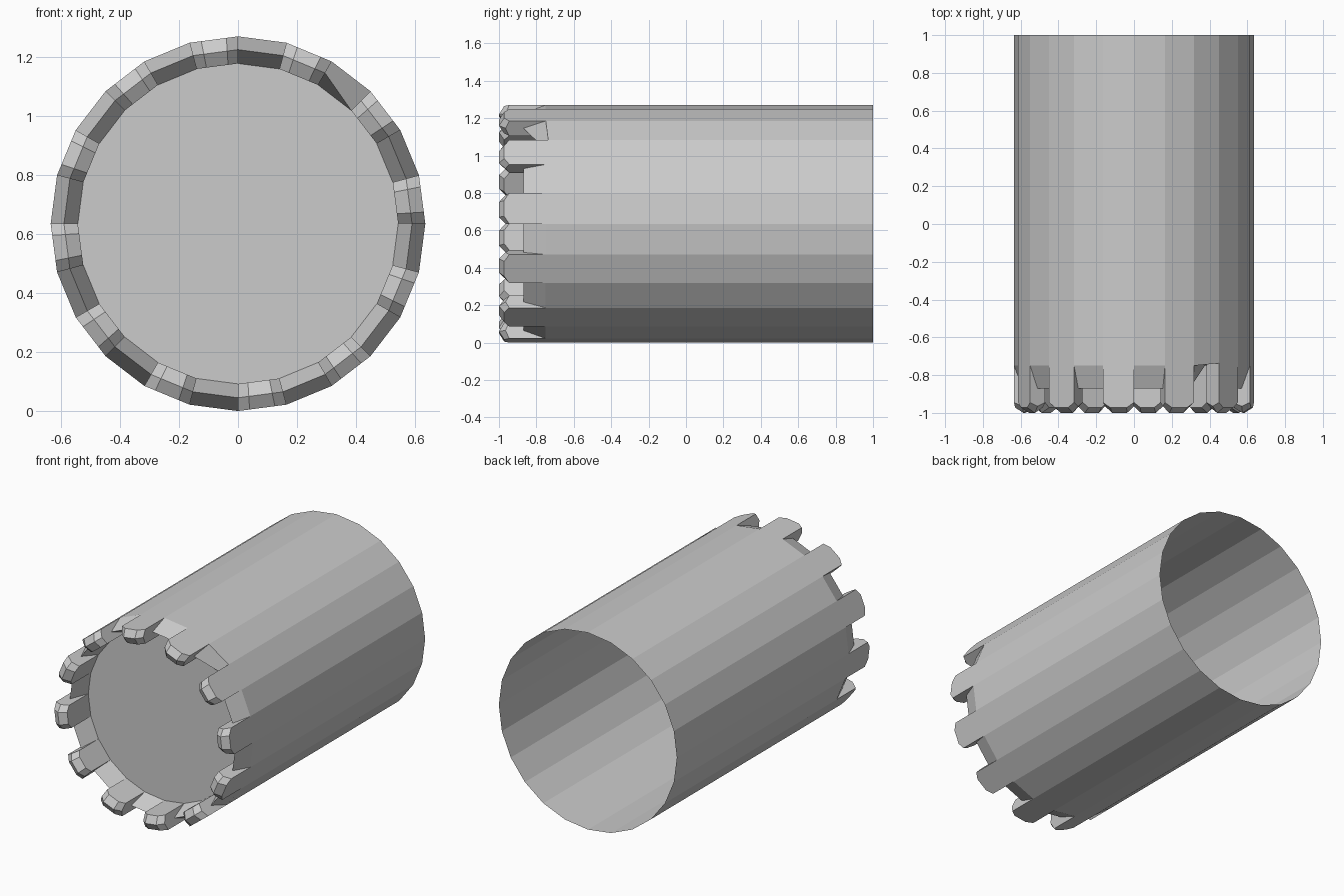
import bpy, bmesh, math

if "Cube" in bpy.data.objects:
    bpy.data.objects.remove(bpy.data.objects["Cube"])

SIDES = 24
R_OUT, R_MID, R_IN = 0.635, 0.59, 0.543
BASE, RIDGE = -0.75, -0.87

bm = bmesh.new()

def vert(r, k, y):
    # k counts sides clockwise from the top, seen from the front
    a = 2 * math.pi * k / SIDES
    return bm.verts.new((r * math.sin(a), y, R_OUT + r * math.cos(a)))

def strip(a, b):
    for i in range(len(a) - 1):
        bm.faces.new((a[i], a[i + 1], b[i + 1], b[i]))

def tip_row(k0, t, ys):
    # points across the rim thickness, lying on the straight chord of one side
    row = []
    for r, y in zip((R_OUT, R_MID, R_IN), ys):
        p, q = vert(r, k0, y), vert(r, k0 + 1, y)
        co = p.co.lerp(q.co, t)
        bm.verts.remove(p)
        bm.verts.remove(q)
        row.append(bm.verts.new(co))
    return row

# rings: open back edge, and the outer, ridge and inner rim
back = [vert(R_OUT, k, 1.0) for k in range(SIDES)]
outer = [vert(R_OUT, k, BASE) for k in range(SIDES)]
ridge = [vert(R_MID, k, RIDGE) for k in range(SIDES)]
inner = [vert(R_IN, k, BASE) for k in range(SIDES)]

# one damaged notch corner: its ridge runs down to the inner rim
outer[3].co.y = inner[3].co.y = -0.737

for k in range(SIDES):
    n = (k + 1) % SIDES
    bm.faces.new((back[k], back[n], outer[n], outer[k]))
    if k % 2 == 0:
        # notch with a roof-shaped floor
        if k == 2:
            bm.faces.new((outer[k], outer[n], inner[n], ridge[k]))
            bm.faces.new((ridge[k], inner[n], inner[k]))
        else:
            strip([outer[k], ridge[k], inner[k]], [outer[n], ridge[n], inner[n]])
    else:
        # tooth with a chamfered tip
        side, mid = (-0.945, -0.965, -0.945), (-0.972, -1.0, -0.972)
        rows = [tip_row(k, 0.0, side), tip_row(k, 0.24, mid),
                tip_row(k, 0.76, mid), tip_row(k, 1.0, side)]
        for a, b in zip(rows, rows[1:]):
            strip(a, b)
        for j, row in ((k, rows[0]), (n, rows[3])):
            if j == 3:
                bm.faces.new((outer[j], inner[j], row[2], row[1], row[0]))
            else:
                strip([outer[j], ridge[j], inner[j]], row)
        bm.faces.new([outer[k], outer[n]] + [r[0] for r in reversed(rows)])
        bm.faces.new([inner[k], inner[n]] + [r[2] for r in reversed(rows)])

# front disc inside the ring of teeth
bm.faces.new(inner)

bm.verts.remove(ridge[3])
bmesh.ops.recalc_face_normals(bm, faces=bm.faces)
bm.faces.ensure_lookup_table()
if bm.faces[-1].normal.y > 0:
    bmesh.ops.reverse_faces(bm, faces=bm.faces)

mesh = bpy.data.meshes.new("toothed_barrel")
bm.to_mesh(mesh)
bm.free()
obj = bpy.data.objects.new("toothed_barrel", mesh)
bpy.context.collection.objects.link(obj)
